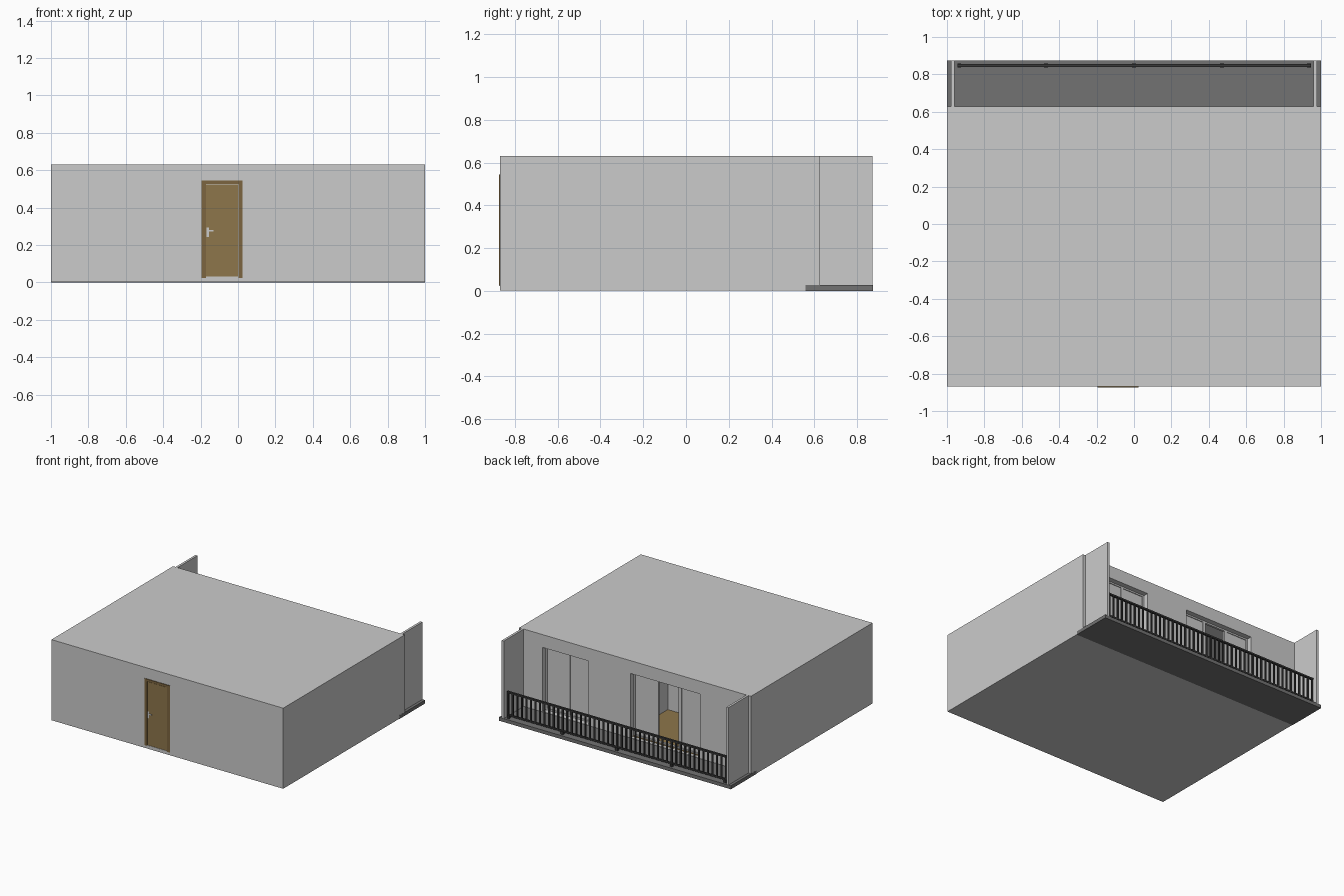
import bpy

if "Cube" in bpy.data.objects:
    bpy.data.objects.remove(bpy.data.objects["Cube"])

def material(name, r, g, b):
    m = bpy.data.materials.new(name)
    m.diffuse_color = (r, g, b, 1)
    m.use_nodes = True
    m.node_tree.nodes["Principled BSDF"].inputs["Base Color"].default_value = m.diffuse_color
    return m

dark = material("dark_concrete", 0.17, 0.17, 0.17)
iron = material("dark_metal", 0.04, 0.04, 0.04)
wood = material("wood", 0.27, 0.18, 0.07)
wood_frame = material("frame_wood", 0.20, 0.13, 0.05)
steel = material("pale_metal", 0.75, 0.75, 0.75)

def box(name, x, y, z, mat=None):
    """Box from (min, max) pairs on each axis."""
    bpy.ops.mesh.primitive_cube_add(size=1, location=[(a + b) / 2 for a, b in (x, y, z)])
    o = bpy.context.object
    o.name = name
    o.scale = [b - a for a, b in (x, y, z)]
    bpy.ops.object.transform_apply(location=False, rotation=False, scale=True)
    if mat:
        o.data.materials.append(mat)
    return o

def cut(target, name, x, y, z):
    c = box(name, x, y, z)
    c.hide_render = True
    c.hide_viewport = True
    m = target.modifiers.new(name, 'BOOLEAN')
    m.operation = 'DIFFERENCE'
    m.solver = 'EXACT'
    m.object = c

WALL, GLASS, LOW, HIGH = 0.627, 0.575, 0.03, 0.53

# Main block, hollowed for the room behind the open balcony door
body = box("apartment_body", (-0.999, 0.999), (-0.87, WALL), (0.002, 0.63))
cut(body, "room_cutter", (-0.94, 0.09), (0.095, 0.56), (LOW, 0.60))
cut(body, "door_opening_cutter", (-0.36, -0.16), (0.5, 0.7), (LOW, HIGH))
box("room_floor", (-0.94, 0.09), (0.095, 0.60), (0.02, LOW + 0.002), wood)

# Recessed windows: leaf edges from right to left
windows = {"bedroom": [0.80, 0.60, 0.40], "living": [0.04, -0.16, -0.36, -0.56]}
F = 0.012
for room, edges in windows.items():
    cut(body, room + "_recess_cutter", (edges[-1], edges[0]), (GLASS, 0.7), (LOW, HIGH))
    for i, (hi, lo) in enumerate(zip(edges, edges[1:])):
        y = (GLASS - 0.005, GLASS + 0.012)
        tag = f"{room}_window_{i}"
        box(tag + "_jamb_a", (lo, lo + F), y, (LOW, HIGH))
        box(tag + "_jamb_b", (hi - F, hi), y, (LOW, HIGH))
        box(tag + "_head", (lo + F, hi - F), y, (HIGH - F, HIGH))
        box(tag + "_sill", (lo + F, hi - F), y, (LOW, LOW + F))
        if not (room == "living" and i == 1):      # middle leaf stands open
            box(tag + "_pane", (lo + F, hi - F), (GLASS - 0.002, GLASS + 0.006), (LOW + F, HIGH - F))

# Balcony slab and side screens
box("balcony_slab", (-1, 1), (0.56, 0.875), (0, 0.027), dark)
for s, side in ((-1, "left"), (1, "right")):
    box(side + "_balcony_screen", sorted((s * 0.96, s * 0.978)), (WALL, 0.873), (0.027, 0.63))

# Railing: rails, balusters, feet
RY, RX = 0.847, 0.945
box("top_rail", (-RX, RX), (RY - 0.008, RY + 0.008), (0.222, 0.235), iron)
box("bottom_rail", (-RX, RX), (RY - 0.006, RY + 0.006), (0.045, 0.057), iron)
count = 49
for i in range(count):
    x = -RX + 0.006 + i * (2 * RX - 0.012) / (count - 1)
    box(f"baluster_{i}", (x - 0.006, x + 0.006), (RY - 0.005, RY + 0.005), (0.05, 0.225), iron)
for i, x in enumerate((-0.935, -0.47, 0, 0.47, 0.935)):
    box(f"railing_foot_{i}", (x - 0.01, x + 0.01), (RY - 0.01, RY + 0.01), (0.027, 0.05), iron)

# Entrance door: casing, leaf, threshold, handle, hinges
FY = (-0.8745, -0.865)
box("door_casing_left", (-0.195, -0.172), FY, (0.025, 0.545), wood_frame)
box("door_casing_right", (0.002, 0.025), FY, (0.025, 0.545), wood_frame)
box("door_casing_top", (-0.172, 0.002), FY, (0.527, 0.545), wood_frame)
box("door_leaf", (-0.170, 0.000), (-0.8725, -0.865), (0.031, 0.525), wood)
box("door_threshold", (-0.172, 0.002), (-0.8735, -0.865), (0.022, 0.030), steel)
box("handle_plate", (-0.168, -0.155), (-0.8735, -0.87), (0.243, 0.295), steel)
box("handle_lever", (-0.165, -0.132), (-0.875, -0.8735), (0.272, 0.280), steel)
